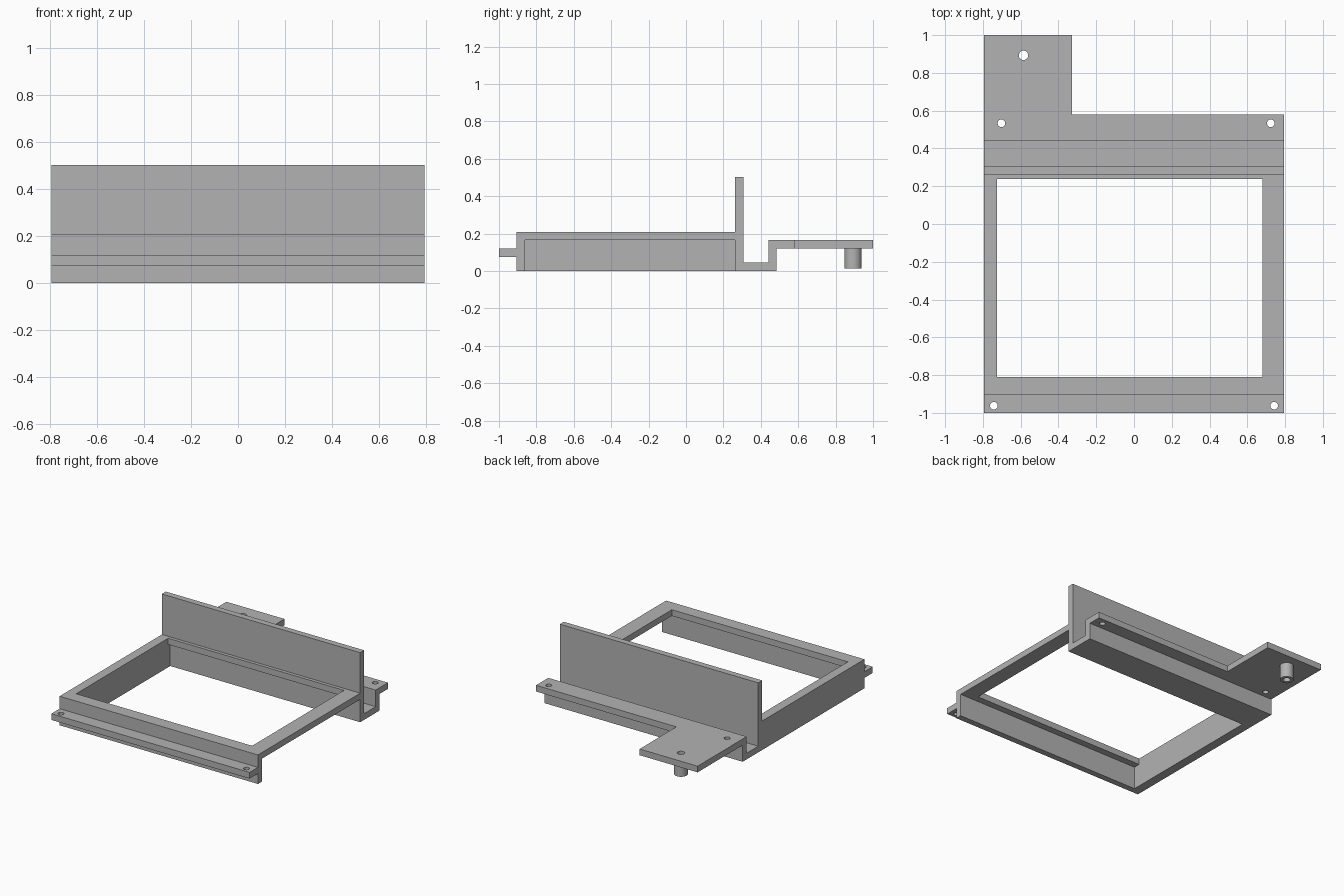
import bpy
import bmesh
from mathutils import Matrix, Vector

cube = bpy.data.objects.get("Cube")
if cube:
    bpy.data.objects.remove(cube, do_unlink=True)

HALF = 0.793

grey = bpy.data.materials.new("plain grey")
grey.use_nodes = True
colour = (0.45, 0.45, 0.45, 1)
grey.diffuse_color = colour
grey.node_tree.nodes["Principled BSDF"].inputs["Base Color"].default_value = colour


def make_object(name, bm):
    bmesh.ops.recalc_face_normals(bm, faces=bm.faces)
    mesh = bpy.data.meshes.new(name)
    bm.to_mesh(mesh)
    bm.free()
    mesh.materials.append(grey)
    obj = bpy.data.objects.new(name, mesh)
    bpy.context.collection.objects.link(obj)
    return obj


def extrude_profile(name, profile):
    """Sweep a side profile of (y, z) points across the full width."""
    bm = bmesh.new()
    face = bm.faces.new([bm.verts.new((-HALF, y, z)) for y, z in profile])
    swept = bmesh.ops.extrude_face_region(bm, geom=[face])
    verts = [v for v in swept["geom"] if isinstance(v, bmesh.types.BMVert)]
    bmesh.ops.translate(bm, verts=verts, vec=(2 * HALF, 0, 0))
    return make_object(name, bm)


def box(name, low, high):
    low, high = Vector(low), Vector(high)
    bm = bmesh.new()
    place = Matrix.Translation((low + high) / 2) @ Matrix.Diagonal((*(high - low), 1))
    bmesh.ops.create_cube(bm, size=1, matrix=place)
    return make_object(name, bm)


def cylinder(name, x, y, radius, bottom, top):
    bm = bmesh.new()
    bmesh.ops.create_cone(bm, cap_ends=True, segments=32, radius1=radius, radius2=radius,
                          depth=top - bottom,
                          matrix=Matrix.Translation((x, y, (bottom + top) / 2)))
    return make_object(name, bm)


def cut(target, cutter):
    """Subtract the cutter, then discard it."""
    cutter.hide_render = True
    bpy.ops.object.select_all(action="DESELECT")
    bpy.context.view_layer.objects.active = target
    target.select_set(True)
    mod = target.modifiers.new("cut", "BOOLEAN")
    mod.operation = "DIFFERENCE"
    mod.solver = "EXACT"
    mod.object = cutter
    bpy.ops.object.modifier_apply(modifier=mod.name)
    bpy.data.objects.remove(cutter, do_unlink=True)


# Bracket: front flange, frame block, upright plate, channel and rear flange
bracket = extrude_profile("bracket", [
    (-1, 0.075), (-0.905, 0.075), (-0.905, 0), (0.485, 0), (0.485, 0.12),
    (1, 0.12), (1, 0.165), (0.44, 0.165), (0.44, 0.045), (0.308, 0.045),
    (0.308, 0.503), (0.263, 0.503), (0.263, 0.21), (-0.905, 0.21),
    (-0.905, 0.12), (-1, 0.12),
])

# Cavity below the top plate, open towards the left side
cut(bracket, box("cavity_cutter", (-0.726, -0.86, -0.5), (1, 0.263, 0.165)))
# Window through the top plate
cut(bracket, box("window_cutter", (-0.726, -0.811, -0.3), (0.681, 0.239, 0.4)))
# Trim the rear flange so only the tab reaches the back
cut(bracket, box("tab_cutter", (-0.329, 0.58, -0.2), (1, 1.2, 0.4)))

# Screw holes in both flanges
for x, y in [(-0.702, 0.533), (0.724, 0.533), (-0.742, -0.962), (0.742, -0.962)]:
    cut(bracket, cylinder("screw_hole_cutter", x, y, 0.02, -0.3, 0.4))

# Hollow pin below the tab, with its hole running through the tab
pin = cylinder("tab_pin", -0.585, 0.893, 0.046, 0.013, 0.12)
for part in (bracket, pin):
    cut(part, cylinder("pin_hole_cutter", -0.585, 0.893, 0.025, -0.3, 0.4))

# Smooth the round surfaces, keep the edges sharp
bpy.ops.object.select_all(action="DESELECT")
for part in (bracket, pin):
    part.select_set(True)
bpy.context.view_layer.objects.active = bracket
bpy.ops.object.shade_smooth_by_angle()
